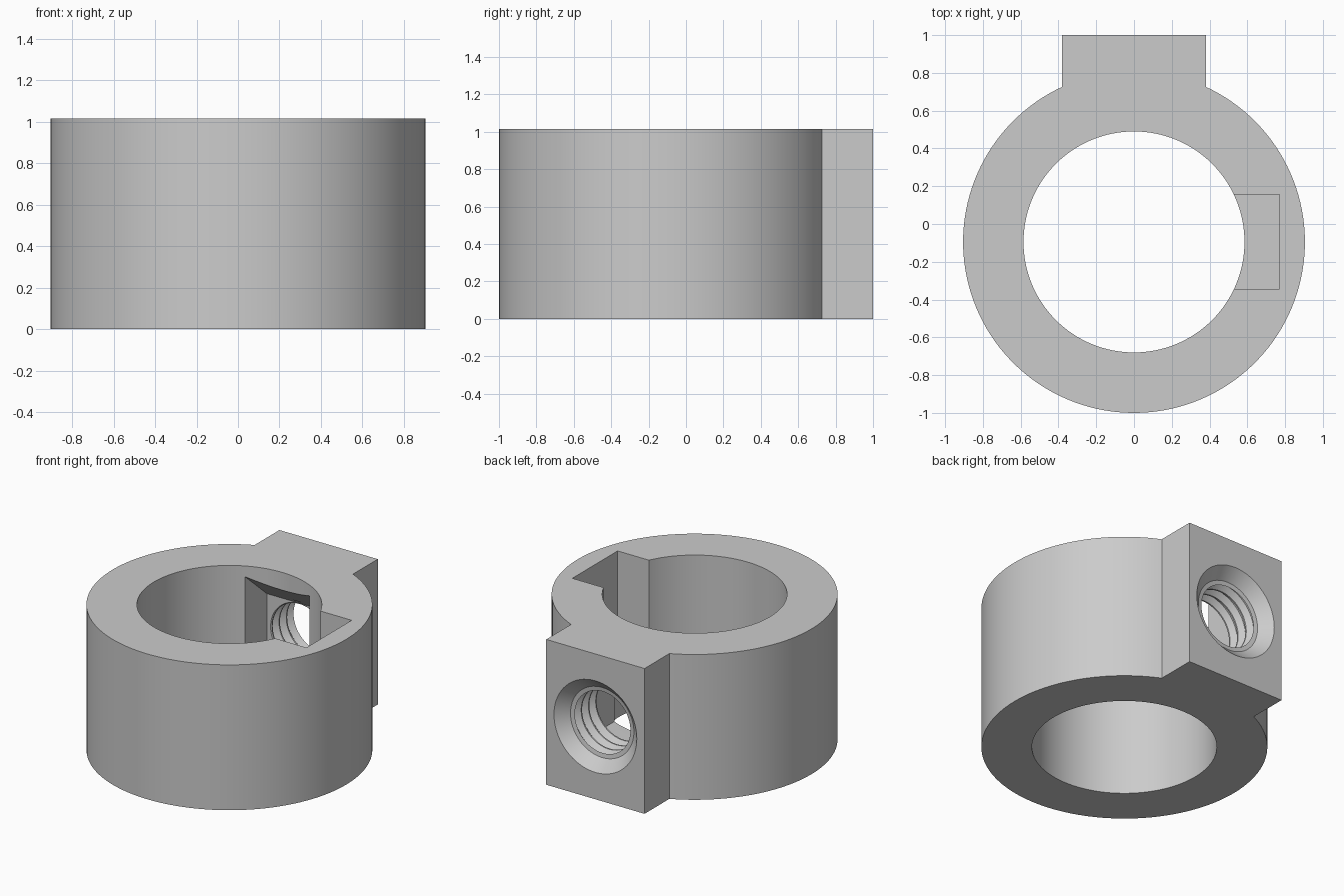
import bpy, bmesh, math
from mathutils import Matrix

if "Cube" in bpy.data.objects:
    bpy.data.objects.remove(bpy.data.objects["Cube"], do_unlink=True)

HEIGHT = 1.015
CY = -0.095           # ring centre on y
OUTER, BORE = 0.905, 0.585
HALF = 0.38           # half width of the clamp block
SLOT = 0.25           # half width of both nut pockets
DEEP = 0.77           # distance from ring axis to pocket back walls
FLOOR = 0.26
MID = HEIGHT / 2

grey = bpy.data.materials.new("plain_grey")
grey.use_nodes = True
grey.diffuse_color = (0.6, 0.6, 0.6, 1)
grey.node_tree.nodes["Principled BSDF"].inputs["Base Color"].default_value = (0.6, 0.6, 0.6, 1)


def finish(name, bm):
    bmesh.ops.recalc_face_normals(bm, faces=bm.faces)
    mesh = bpy.data.meshes.new(name)
    bm.to_mesh(mesh)
    bm.free()
    mesh.materials.append(grey)
    obj = bpy.data.objects.new(name, mesh)
    bpy.context.collection.objects.link(obj)
    return obj


def prism(name, points, direction):
    """Extrude a closed outline of 3D points."""
    bm = bmesh.new()
    face = bm.faces.new([bm.verts.new(p) for p in points])
    out = bmesh.ops.extrude_face_region(bm, geom=[face])
    verts = [v for v in out["geom"] if isinstance(v, bmesh.types.BMVert)]
    bmesh.ops.translate(bm, verts=verts, vec=direction)
    return finish(name, bm)


def lathe_y(name, profile, steps=64):
    """Closed solid turned around the y axis at mid height; profile is (radius, y)."""
    bm = bmesh.new()
    rings = []
    for r, y in profile:
        rings.append([bm.verts.new((r * math.cos(2 * math.pi * i / steps), y,
                                    MID + r * math.sin(2 * math.pi * i / steps)))
                      for i in range(steps)])
    for a, b in zip(rings, rings[1:]):
        for i in range(steps):
            j = (i + 1) % steps
            bm.faces.new((a[i], a[j], b[j], b[i]))
    bm.faces.new(rings[0])
    bm.faces.new(rings[-1])
    return finish(name, bm)


# Collar outline: large arc joined to the square clamp block
start = math.acos(HALF / OUTER)
sweep = math.pi + 2 * start
STEPS = 120
outline = [(HALF, 1.0, 0), (-HALF, 1.0, 0)]
for i in range(STEPS + 1):
    a = math.pi - start + sweep * i / STEPS
    outline.append((OUTER * math.cos(a), CY + OUTER * math.sin(a), 0))
collar = prism("collar", outline, (0, 0, HEIGHT))

# Shaft bore
bm = bmesh.new()
bmesh.ops.create_cone(bm, cap_ends=True, segments=128, radius1=BORE, radius2=BORE,
                      depth=2 * HEIGHT, matrix=Matrix.Translation((0, CY, MID)))
bore = finish("bore_cutter", bm)

# Open-topped pocket on the left side
notch = prism("notch_cutter", [(0.3, CY - SLOT, FLOOR), (DEEP, CY - SLOT, FLOOR),
                               (DEEP, CY + SLOT, FLOOR), (0.3, CY + SLOT, FLOOR)],
              (0, 0, HEIGHT))

# Covered pocket behind the screw hole, with a sloping roof
pocket = prism("pocket_cutter", [(-SLOT, CY + 0.3, FLOOR), (-SLOT, CY + DEEP, FLOOR),
                                 (-SLOT, CY + DEEP, 0.73), (-SLOT, CY + 0.3, 1.14)],
               (2 * SLOT, 0, 0))

# Threaded, countersunk screw hole
MINOR, MAJOR, PITCH, TEETH = 0.215, 0.25, 0.08, 4
profile = [(MINOR, 0.60)]
for t in range(TEETH):
    y = 0.61 + t * PITCH
    profile += [(MINOR, y), (MAJOR, y + 0.03), (MAJOR, y + 0.04), (MINOR, y + 0.07)]
profile += [(MINOR + 0.03, 0.925), (0.32, 1.0), (0.32, 1.1)]
screw = lathe_y("screw_hole_cutter", profile)

# Cut everything out and bake the result
for cutter in (bore, notch, pocket, screw):
    cutter.hide_render = True
    mod = collar.modifiers.new(cutter.name, "BOOLEAN")
    mod.operation = "DIFFERENCE"
    mod.solver = "EXACT"
    mod.object = cutter
bpy.context.view_layer.update()
graph = bpy.context.evaluated_depsgraph_get()
baked = bpy.data.meshes.new_from_object(collar.evaluated_get(graph))
collar.modifiers.clear()
collar.data = baked
for cutter in (bore, notch, pocket, screw):
    bpy.data.objects.remove(cutter, do_unlink=True)

bpy.ops.object.select_all(action="DESELECT")
collar.select_set(True)
bpy.context.view_layer.objects.active = collar
bpy.ops.object.shade_smooth_by_angle(angle=math.radians(25))
